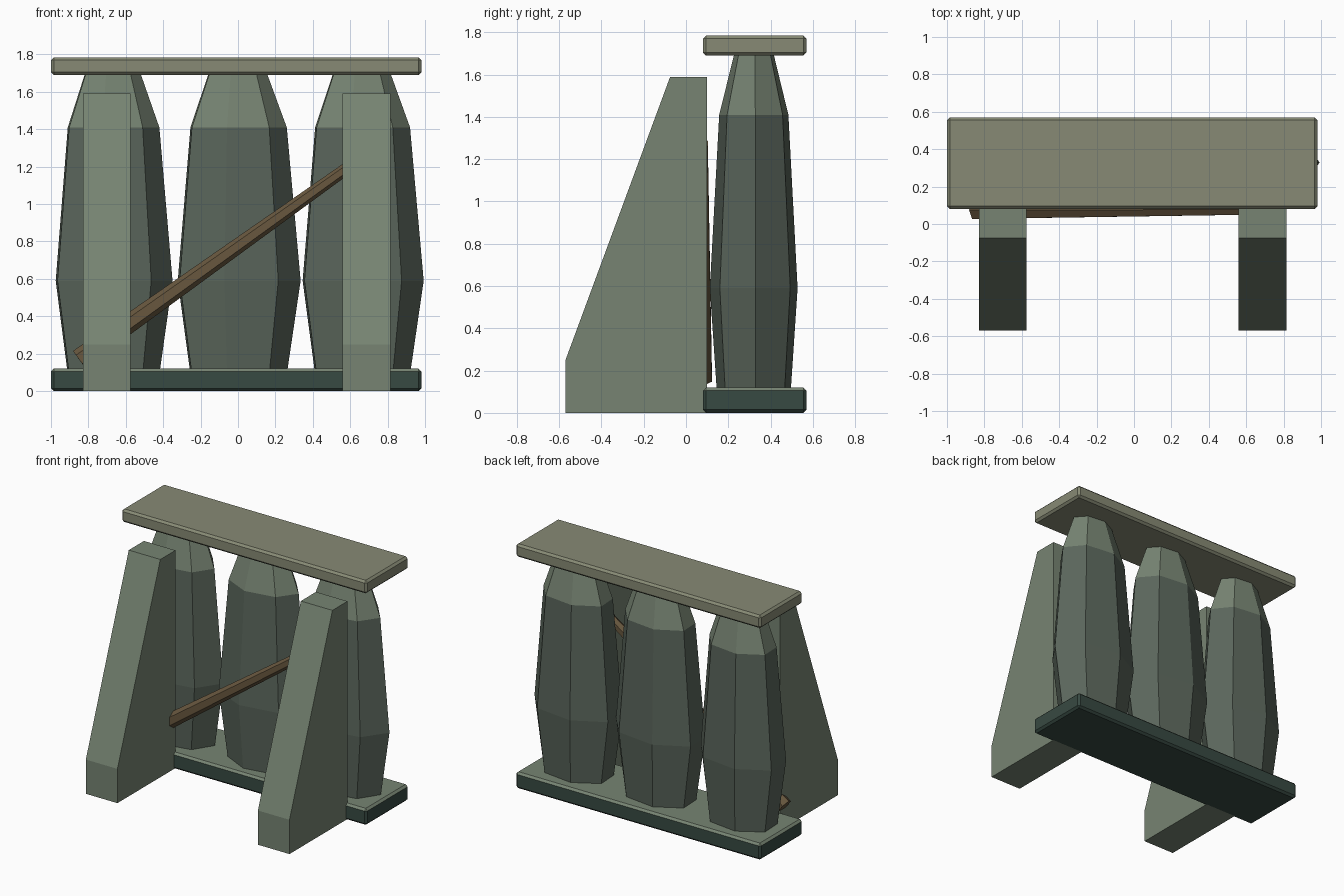
import bpy, bmesh
from math import sin, cos, pi, radians
from mathutils import Vector

if "Cube" in bpy.data.objects:
    bpy.data.objects.remove(bpy.data.objects["Cube"])


def mat(name, rgb):
    m = bpy.data.materials.new(name)
    m.diffuse_color = [(c / 255) ** 2.2 for c in rgb] + [1]
    m.use_nodes = True
    m.node_tree.nodes["Principled BSDF"].inputs["Base Color"].default_value = m.diffuse_color
    return m


MOSS = mat("moss_stone", (118, 131, 114))
DARK = mat("dark_stone", (90, 101, 91))
BASE = mat("base_stone", (58, 75, 68))
CAP = mat("cap_stone", (134, 137, 116))
WOOD = mat("wood", (104, 88, 65))


def finish(name, bm, *mats):
    bmesh.ops.recalc_face_normals(bm, faces=bm.faces)
    me = bpy.data.meshes.new(name)
    bm.to_mesh(me)
    bm.free()
    for m in mats:
        me.materials.append(m)
    ob = bpy.data.objects.new(name, me)
    bpy.context.collection.objects.link(ob)
    return ob


def slab(name, lo, hi, bevel, *mats):
    bm = bmesh.new()
    bmesh.ops.create_cube(bm, size=1)
    for v in bm.verts:
        v.co = [lo[i] if v.co[i] < 0 else hi[i] for i in range(3)]
    bmesh.ops.bevel(bm, geom=bm.edges[:], offset=bevel, segments=1, affect='EDGES')
    bm.normal_update()
    if len(mats) > 1:
        for f in bm.faces:
            f.material_index = 1 if f.normal.z > 0.3 else 0
    return finish(name, bm, *mats)


def loft(bm, rings):
    loops = [[bm.verts.new(p) for p in r] for r in rings]
    n = len(loops[0])
    for k in range(len(loops) - 1):
        a, b = loops[k], loops[k + 1]
        for i in range(n):
            j = (i + 1) % n
            f = bm.faces.new((a[i], a[j], b[j], b[i]))
            f.material_index = 1 if k == 2 else 0
    bm.faces.new(loops[0][::-1])
    bm.faces.new(loops[-1])


# base and lintel slabs
slab("base_slab", (-1, .08, 0), (.98, .57, .12), .015, BASE, MOSS)
slab("top_slab", (-1, .08, 1.69), (.98, .57, 1.785), .015, CAP)

# three seven-sided bulging columns: (z, x radius, y radius)
PROFILE = [(.11, .268, .18), (.59, .338, .213), (1.41, .265, .168), (1.70, .16, .095)]
for side, cx, s in (("left", -.676, .965), ("middle", -.008, 1.015), ("right", .655, 1.0)):
    bm = bmesh.new()
    angles = [radians(2) + 2 * pi * i / 7 for i in range(7)]
    loft(bm, [[(cx + rx * s * cos(a), .322 + ry * sin(a), z) for a in angles]
              for z, rx, ry in PROFILE])
    finish(side + "_column", bm, DARK, MOSS)

# two sloped buttresses in front
OUTLINE = [(-.57, 0), (.10, 0), (.10, 1.59), (-.075, 1.59), (-.57, .25)]
for side, x0, x1 in (("left", -.83, -.575), ("right", .56, .815)):
    bm = bmesh.new()
    loft(bm, [[(x, y, z) for y, z in OUTLINE] for x in (x0, x1)])
    finish(side + "_buttress", bm, MOSS)

# tapered diagonal pole
p0, p1 = Vector((-.85, .075, .17)), Vector((.70, .077, 1.275))
d = (p1 - p0).normalized()
u = d.cross(Vector((0, 1, 0))).normalized()
w = d.cross(u)
bm = bmesh.new()
loft(bm, [[p + (u * cos(i * pi / 3) + w * sin(i * pi / 3)) * r for i in range(6)]
          for p, r in ((p0, .055), (p1, .03))])
finish("diagonal_pole", bm, WOOD)
